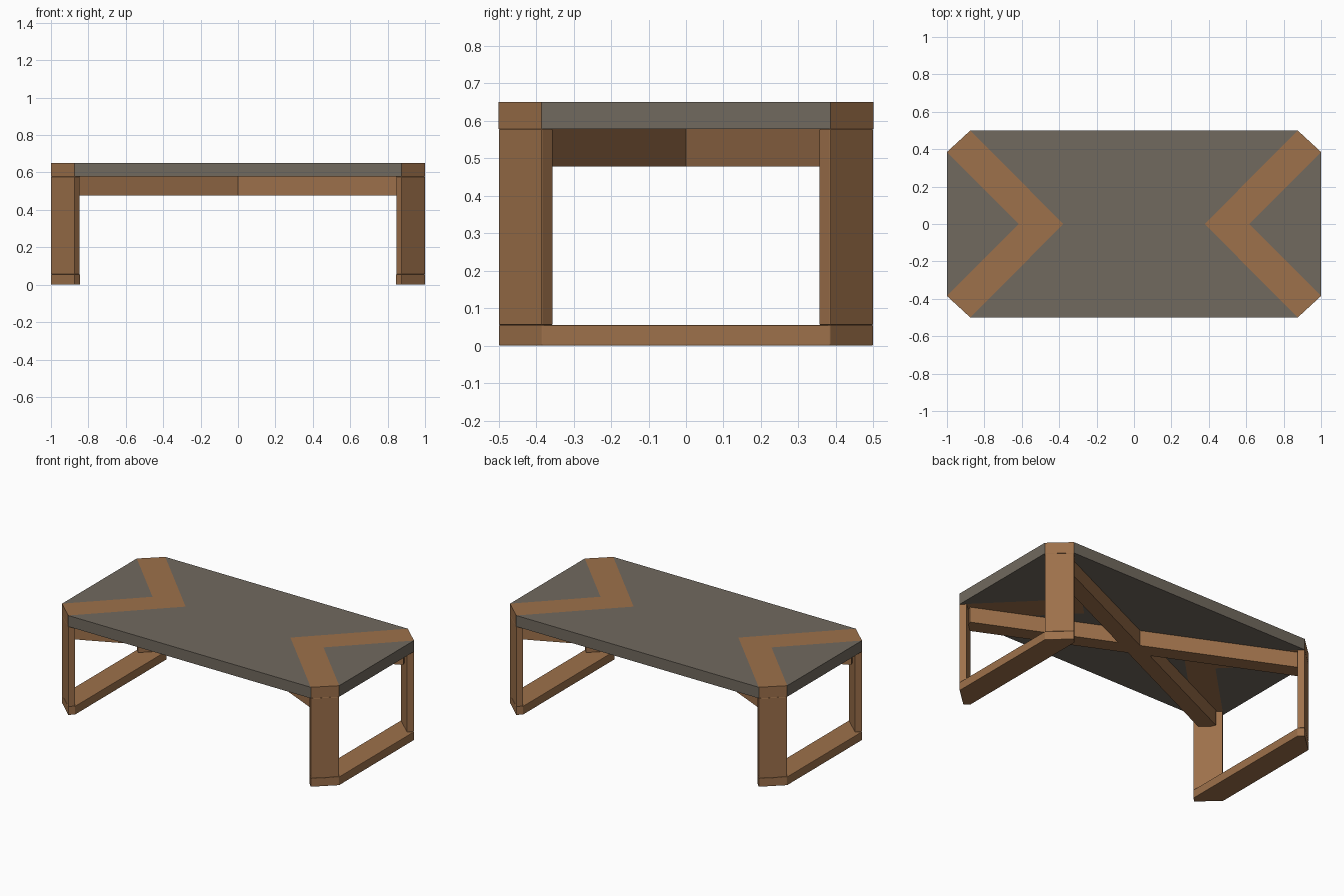
import bpy, bmesh, math
from mathutils import Vector

if "Cube" in bpy.data.objects:
    bpy.data.objects.remove(bpy.data.objects["Cube"])


def material(name, color):
    m = bpy.data.materials.new(name)
    m.diffuse_color = (*color, 1)
    m.use_nodes = True
    m.node_tree.nodes["Principled BSDF"].inputs["Base Color"].default_value = m.diffuse_color
    return m


WOOD = material("warm wood", (0.34, 0.165, 0.07))
STONE = material("grey brown top", (0.165, 0.142, 0.113))


def prism(name, outline, z0, z1, mat, bevel=0.0):
    """Extrude a plan outline from z0 to z1."""
    bm = bmesh.new()
    face = bm.faces.new([bm.verts.new((x, y, z0)) for x, y in outline])
    ext = bmesh.ops.extrude_face_region(bm, geom=[face])
    verts = [g for g in ext["geom"] if isinstance(g, bmesh.types.BMVert)]
    bmesh.ops.translate(bm, verts=verts, vec=(0, 0, z1 - z0))
    bmesh.ops.recalc_face_normals(bm, faces=bm.faces[:])
    me = bpy.data.meshes.new(name)
    bm.to_mesh(me)
    bm.free()
    me.materials.append(mat)
    ob = bpy.data.objects.new(name, me)
    bpy.context.collection.objects.link(ob)
    if bevel:
        mod = ob.modifiers.new("soft edges", "BEVEL")
        mod.width = bevel
        mod.segments = 2
    return ob


Z_RUNNER, Z_BEAM, Z_UNDER, Z_TOP = 0.055, 0.478, 0.578, 0.65
CX, CY = 0.875, 0.385          # ends of the cut corners
OUT_TIP, IN_TIP = 0.617, 0.378  # chevron points on the centre line
T = 0.03                        # leg thickness offset along x and y

# Main table panel between the chevrons
prism("main_panel", [(-CX, 0.5), (-IN_TIP, 0), (-CX, -0.5),
                     (CX, -0.5), (IN_TIP, 0), (CX, 0.5)], Z_UNDER, Z_TOP, STONE)

for sx, side in ((-1, "left"), (1, "right")):
    # End panel inside each chevron
    prism(f"end_panel_{side}", [(sx, CY), (sx, -CY), (sx * OUT_TIP, 0)],
          Z_UNDER, Z_TOP, STONE)

    # Floor runner with cut corners
    prism(f"runner_{side}", [(sx, -CY), (sx, CY), (sx * CX, 0.5),
                             (sx * (CX - T), 0.5 - T), (sx * (CX - T), T - 0.5),
                             (sx * CX, -0.5)], 0, Z_RUNNER, WOOD, 0.003)

    for sy, end in ((-1, "front"), (1, "back")):
        # Chevron arm inlaid in the top
        prism(f"chevron_{side}_{end}", [(sx, sy * CY), (sx * CX, sy * 0.5),
                                        (sx * IN_TIP, 0), (sx * OUT_TIP, 0)],
              Z_UNDER, Z_TOP, WOOD)
        # Slab leg across the cut corner
        prism(f"leg_{side}_{end}", [(sx, sy * CY), (sx * CX, sy * 0.5),
                                    (sx * (CX - T), sy * (0.5 - T)),
                                    (sx * (1 - T), sy * (CY - T))],
              Z_RUNNER, Z_UNDER, WOOD, 0.003)

# Crossed beams under the top, each running leg to leg
end = Vector((0.912, 0.417))
for sy, label in ((1, "a"), (-1, "b")):
    e = Vector((end.x, end.y * sy))
    n = Vector((-e.y, e.x)).normalized() * 0.05
    prism(f"cross_beam_{label}", [e + n, -e + n, -e - n, e - n],
          Z_BEAM, Z_UNDER, WOOD)
